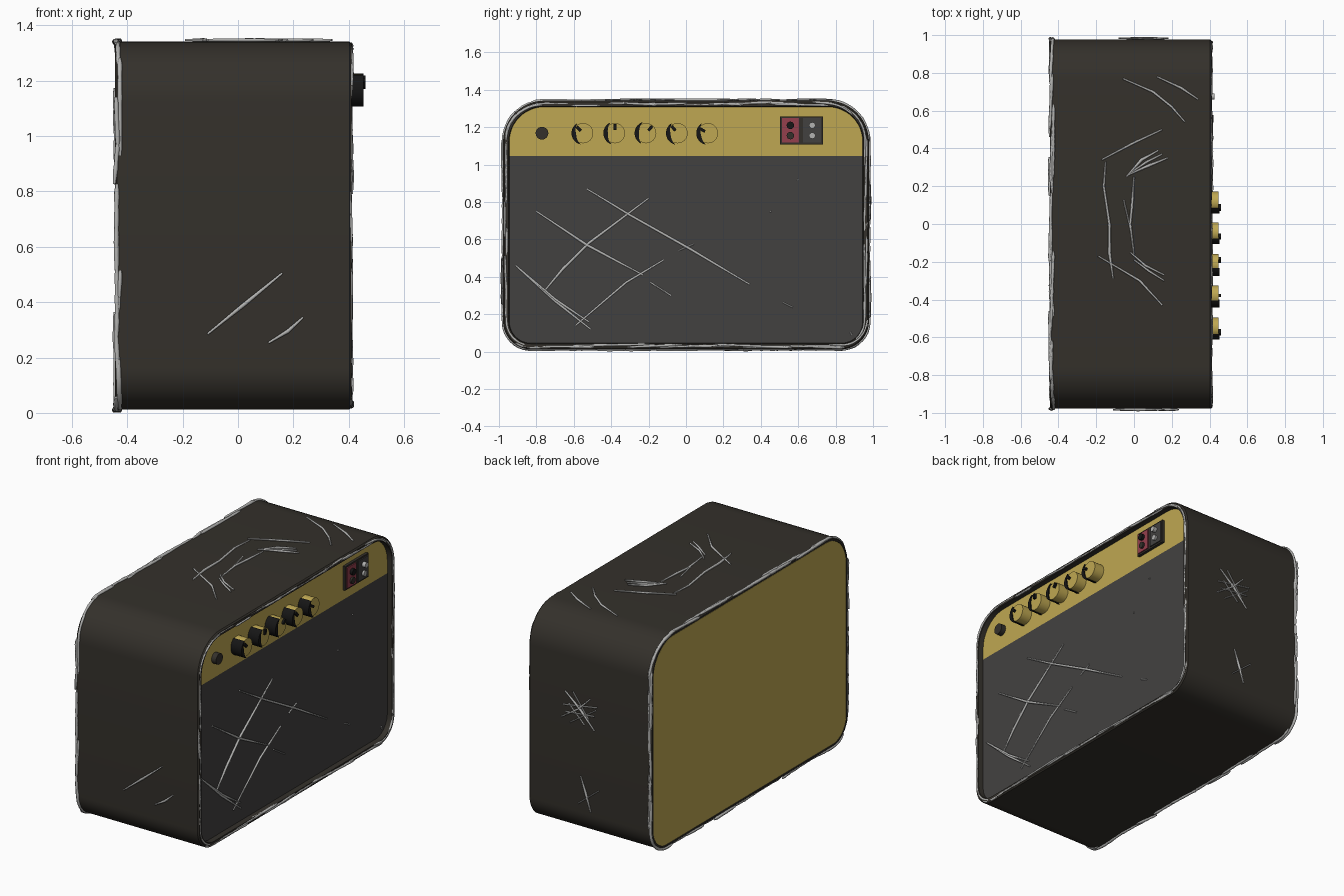
import bpy, bmesh, random
from math import sin, cos, pi, radians, hypot

if "Cube" in bpy.data.objects:
    bpy.data.objects.remove(bpy.data.objects["Cube"])

random.seed(4)
FRONT, BACK, PANEL, SPLIT = 0.41, -0.445, 0.378, 1.045


def material(name, r, g, b):
    m = bpy.data.materials.new(name)
    m.diffuse_color = (r, g, b, 1)
    m.use_nodes = True
    m.node_tree.nodes["Principled BSDF"].inputs["Base Color"].default_value = m.diffuse_color
    return m


DARK = material("dark_vinyl", 0.034, 0.030, 0.024)
GOLD = material("gold", 0.52, 0.39, 0.085)
CLOTH = material("grille_cloth", 0.055, 0.053, 0.051)
WEAR = material("worn_grey", 0.45, 0.45, 0.44)
RED = material("red", 0.30, 0.05, 0.075)
BLACK = material("black", 0.008, 0.008, 0.008)


def finish(name, bm, mat):
    bmesh.ops.recalc_face_normals(bm, faces=bm.faces)
    me = bpy.data.meshes.new(name)
    bm.to_mesh(me)
    bm.free()
    me.materials.append(mat)
    ob = bpy.data.objects.new(name, me)
    bpy.context.collection.objects.link(ob)
    bpy.ops.object.select_all(action='DESELECT')
    ob.select_set(True)
    bpy.context.view_layer.objects.active = ob
    bpy.ops.object.shade_smooth_by_angle(angle=radians(35))
    return ob


def outline(d=0.0, seg=12):
    """Rounded cabinet outline in y,z, inset by d."""
    pts = []
    for sy, top, a0 in ((1, 1, 0), (-1, 1, 90), (-1, 0, 180), (1, 0, 270)):
        r = 0.22 if top else 0.15
        cy, cz = sy * (0.978 - r), (1.342 - r if top else 0.012 + r)
        for i in range(seg + 1):
            a = radians(a0 + 90 * i / seg)
            pts.append((cy + (r - d) * cos(a), cz + (r - d) * sin(a)))
    return pts


def loft(name, sections, mat):
    """Skin through (x, outline points) sections with capped ends."""
    bm = bmesh.new()
    rings = [[bm.verts.new((x, y, z)) for y, z in pts] for x, pts in sections]
    n = len(rings[0])
    for a, b in zip(rings, rings[1:]):
        for i in range(n):
            j = (i + 1) % n
            bm.faces.new((a[i], a[j], b[j], b[i]))
    bm.faces.new(rings[0])
    bm.faces.new(rings[-1])
    return finish(name, bm, mat)


def prism(name, pts, x0, x1, mat):
    return loft(name, [(x0, pts), (x1, pts)], mat)


def rect(y0, y1, z0, z1):
    return [(y0, z0), (y1, z0), (y1, z1), (y0, z1)]


def circle(y, z, r, n=32):
    return [(y + r * cos(2 * pi * i / n), z + r * sin(2 * pi * i / n)) for i in range(n)]


def strokes(name, paths, depth=0.007):
    """Thin tapered scratch marks along paths."""
    cu = bpy.data.curves.new(name, 'CURVE')
    cu.dimensions = '3D'
    cu.bevel_depth, cu.bevel_resolution, cu.use_fill_caps = depth, 1, True
    for path in paths:
        sp = cu.splines.new('POLY')
        sp.points.add(len(path) - 1)
        for i, (p, co) in enumerate(zip(sp.points, path)):
            p.co = (*co, 1)
            p.radius = 0.65 if i in (0, len(path) - 1) else random.uniform(0.9, 1.25)
    cu.materials.append(WEAR)
    ob = bpy.data.objects.new(name, cu)
    bpy.context.collection.objects.link(ob)
    bpy.ops.object.select_all(action='DESELECT')
    ob.select_set(True)
    bpy.context.view_layer.objects.active = ob
    bpy.ops.object.convert(target='MESH')


# Cabinet shell with recessed front and back
loft("cabinet", [
    (PANEL - 0.01, outline(0.034)), (FRONT, outline(0.03)), (FRONT, outline(0.008)),
    (FRONT - 0.008, outline()), (BACK + 0.008, outline()), (BACK, outline(0.008)),
    (BACK, outline(0.018)), (BACK + 0.008, outline(0.018))], DARK)
prism("back_panel", outline(0.02), BACK + 0.02, BACK + 0.001, GOLD)

# Front: control panel above, speaker grille below
inner = outline(0.032)
w = max(p[0] for p in inner)
prism("control_panel", [p for p in inner if p[1] > SPLIT] + [(-w, SPLIT), (w, SPLIT)],
      PANEL - 0.03, PANEL, GOLD)
low = [p for p in inner if p[1] < SPLIT]
prism("speaker_grille", low + [(w, SPLIT), (-w, SPLIT)], PANEL - 0.03, PANEL, CLOTH)

# Knobs with a dark crescent edge and a pointer
Z = 1.168
for k, (y, turn) in enumerate(((-0.55, 135), (-0.38, 88), (-0.213, 50), (-0.045, 130), (0.117, 150))):
    prism(f"knob_{k}", circle(y, Z, 0.054), PANEL - 0.01, 0.447, GOLD)
    start = 115 + 0.15 * (turn - 90)
    arc = [radians(start + 135 * i / 14) for i in range(15)]
    cres = [(y + 0.062 * cos(a), Z + 0.062 * sin(a)) for a in arc]
    cres += [(y + (0.06 - 0.022 * sin(pi * i / 14)) * cos(arc[i]),
              Z + (0.06 - 0.022 * sin(pi * i / 14)) * sin(arc[i])) for i in range(14, -1, -1)]
    prism(f"knob_edge_{k}", cres, PANEL - 0.01, 0.453, BLACK)
    t = radians(turn)
    bar = [(y + r * cos(t) - s * sin(t), Z + r * sin(t) + s * cos(t))
           for r, s in ((0.018, -0.008), (0.05, -0.008), (0.05, 0.008), (0.018, 0.008))]
    prism(f"knob_pointer_{k}", bar, 0.43, 0.46, BLACK)

# Input jack
prism("input_jack", circle(-0.77, Z, 0.034, 24), PANEL - 0.01, 0.41, DARK)

# Switch plate: red switch and dark switch
prism("switch_plate", rect(0.502, 0.732, 1.108, 1.258), PANEL - 0.01, 0.395, DARK)
prism("red_switch", rect(0.513, 0.603, 1.118, 1.248), PANEL, 0.402, RED)
prism("dark_switch", rect(0.625, 0.722, 1.118, 1.248), PANEL, 0.402, CLOTH)
for i, z in enumerate((1.21, 1.155)):
    prism(f"red_switch_button_{i}", circle(0.558, z, 0.02, 16), 0.395, 0.42 - 0.006 * i, BLACK if i == 0 else DARK)
    prism(f"dark_switch_button_{i}", circle(0.675, z, 0.017, 16), 0.395, 0.425 - 0.01 * i, WEAR)

# Scratches on the top (x, y)
top = [
    [(-0.06, 0.77), (0.1, 0.7), (0.2, 0.62), (0.27, 0.54)],
    [(0.12, 0.78), (0.25, 0.72), (0.34, 0.66)],
    [(-0.17, 0.34), (0, 0.43), (0.15, 0.5)],
    [(-0.15, 0.33), (-0.16, 0.2), (-0.13, 0), (-0.13, -0.15), (-0.11, -0.29)],
    [(-0.04, 0.25), (0.04, 0.34), (0.13, 0.39)], [(-0.03, 0.26), (0.08, 0.31), (0.18, 0.35)],
    [(-0.02, 0.27), (0.07, 0.33), (0.15, 0.37)],
    [(0, 0.25), (-0.01, 0.1), (-0.02, 0), (0, -0.16)], [(-0.055, 0.13), (-0.02, -0.02)],
    [(-0.02, -0.15), (0.06, -0.22), (0.16, -0.27)], [(0, -0.19), (0.08, -0.25), (0.16, -0.3)],
    [(-0.19, -0.17), (0.03, -0.3), (0.15, -0.43)]]
strokes("top_scratches", [[(x, y, 1.347) for x, y in p] for p in top])

# Scratches on the two ends (x, z)
near = [[(-0.11, 0.285), (0.02, 0.39), (0.16, 0.505)], [(0.11, 0.253), (0.18, 0.295), (0.235, 0.345)]]
far = [
    [(0.045, 0.39), (0.01, 0.29), (-0.025, 0.18)], [(-0.08, 0.33), (0.06, 0.217)],
    [(0.155, 0.9), (0.05, 0.81), (-0.05, 0.7)], [(0.1, 0.91), (-0.01, 0.76)],
    [(0.13, 0.83), (0.02, 0.72)], [(0.18, 0.73), (0.06, 0.81), (-0.02, 0.89)],
    [(0.12, 0.71), (-0.06, 0.83)], [(0.17, 0.81), (-0.07, 0.85)], [(0.15, 0.77), (-0.05, 0.79)]]
strokes("end_scratches", [[(x, -0.983, z) for x, z in p] for p in near]
        + [[(x, 0.983, z) for x, z in p] for p in far])

# Scratches on the grille (y, z)
grille = [
    [(-0.53, 0.87), (-0.3, 0.73), (0.02, 0.55), (0.34, 0.36)],
    [(-0.2, 0.82), (-0.52, 0.58), (-0.66, 0.44), (-0.76, 0.32)],
    [(-0.8, 0.75), (-0.53, 0.57), (-0.23, 0.41)], [(-0.04, 0.54), (0.04, 0.575)],
    [(-0.12, 0.49), (-0.32, 0.37), (-0.59, 0.14)], [(-0.19, 0.37), (-0.08, 0.3)],
    [(-0.91, 0.46), (-0.7, 0.28), (-0.52, 0.16)], [(-0.9, 0.45), (-0.7, 0.27), (-0.51, 0.12)],
    [(0.52, 0.262), (0.57, 0.237)], [(0.595, 0.92), (0.6, 0.917)], [(0.45, 0.75), (0.455, 0.747)],
    [(0.88, 0.105), (0.885, 0.09)]]
strokes("grille_scratches", [[(PANEL + 0.003, y, z) for y, z in p] for p in grille])


# Worn edges: overlapping jittered strokes around the front and back rims
def resample(pts, n=240):
    pts = pts + pts[:1]
    lens = [hypot(b[0] - a[0], b[1] - a[1]) for a, b in zip(pts, pts[1:])]
    out, k, base = [], 0, 0.0
    for i in range(n):
        s = sum(lens) * i / n
        while s > base + lens[k]:
            base += lens[k]
            k += 1
        t = (s - base) / lens[k]
        a, b = pts[k], pts[k + 1]
        out.append((a[0] + (b[0] - a[0]) * t, a[1] + (b[1] - a[1]) * t))
    return out


def rim(x_range, d_range):
    paths = []
    for s in range(0, 240, 6):
        d0, d1 = random.uniform(*d_range), random.uniform(*d_range)
        x0, x1 = random.uniform(*x_range), random.uniform(*x_range)
        a, b = resample(outline(d0)), resample(outline(d1))
        m = random.randint(6, 16)
        path = []
        for i in range(m + 1):
            t, j = i / m, (s + i) % 240
            path.append((x0 + (x1 - x0) * t, a[j][0] + (b[j][0] - a[j][0]) * t,
                         a[j][1] + (b[j][1] - a[j][1]) * t))
        paths.append(path)
    return paths


strokes("front_edge_wear", rim((0.402, 0.413), (0.008, 0.028)), 0.006)
strokes("back_edge_wear", rim((-0.447, -0.425), (-0.003, 0.003)), 0.008)
